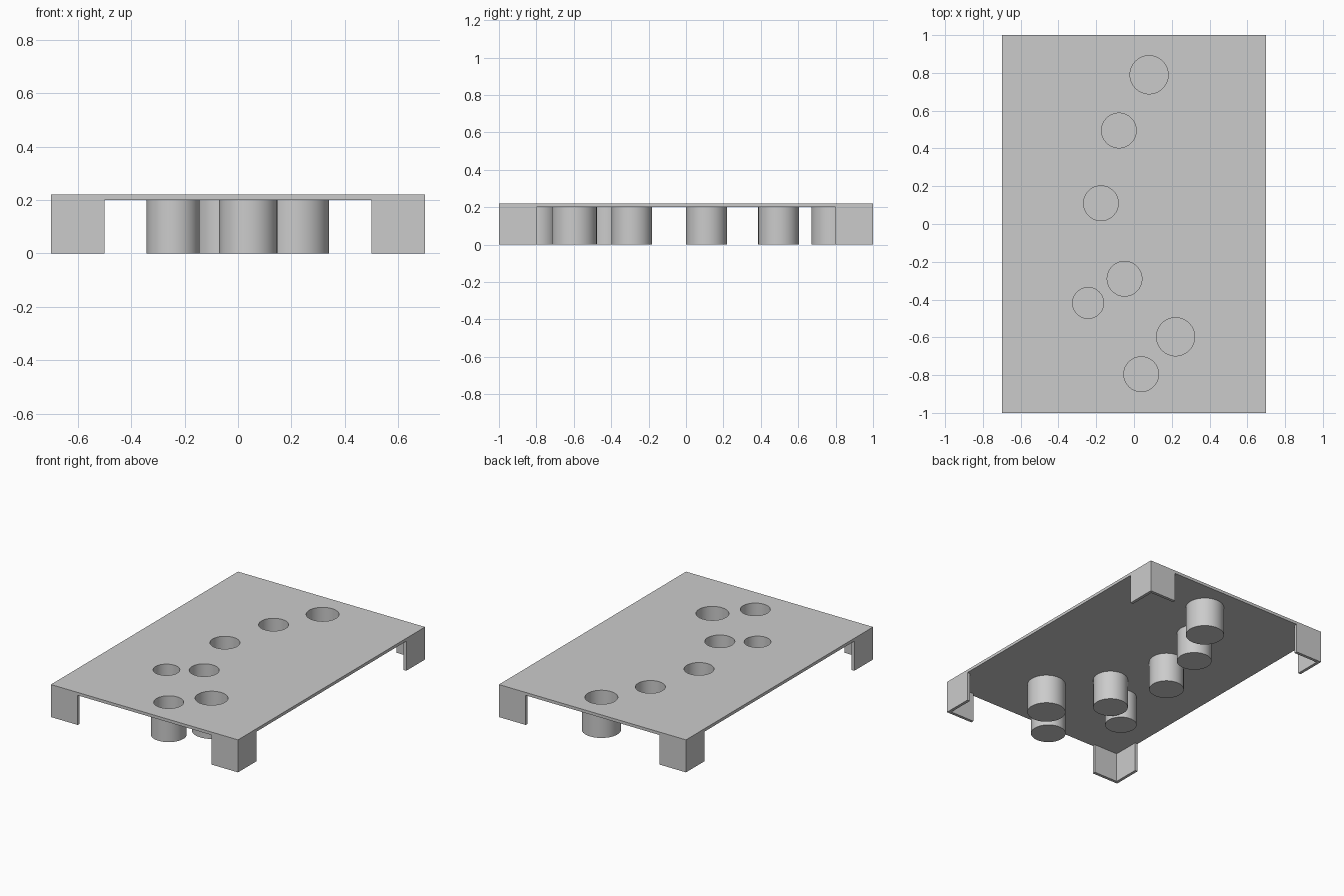
import bpy
import bmesh
import math
from mathutils import Matrix

if "Cube" in bpy.data.objects:
    bpy.data.objects.remove(bpy.data.objects["Cube"], do_unlink=True)

WIDTH, LENGTH, HEIGHT = 1.4, 2.0, 0.22
WALL = 0.02
UNDER = HEIGHT - WALL      # underside of the top plate
LEG = 0.2                  # length of each leg flange
SEGMENTS = 64

gray = bpy.data.materials.new("plain gray")
gray.use_nodes = True
colour = (0.6, 0.6, 0.6, 1)
gray.diffuse_color = colour
gray.node_tree.nodes["Principled BSDF"].inputs["Base Color"].default_value = colour


def add_object(name, bm):
    bmesh.ops.recalc_face_normals(bm, faces=bm.faces)
    mesh = bpy.data.meshes.new(name)
    bm.to_mesh(mesh)
    bm.free()
    mesh.materials.append(gray)
    obj = bpy.data.objects.new(name, mesh)
    bpy.context.collection.objects.link(obj)
    return obj


def smooth(obj):
    bpy.ops.object.select_all(action="DESELECT")
    obj.select_set(True)
    bpy.context.view_layer.objects.active = obj
    bpy.ops.object.shade_smooth_by_angle(angle=math.radians(30))


def cup(name, x, y, outer, inner):
    """Closed-bottom cup, spun from its wall profile."""
    profile = [(0, 0), (outer, 0), (outer, UNDER), (inner, UNDER), (inner, WALL), (0, WALL)]
    bm = bmesh.new()
    verts = [bm.verts.new((r, 0, z)) for r, z in profile]
    edges = [bm.edges.new(pair) for pair in zip(verts, verts[1:])]
    bmesh.ops.spin(bm, geom=verts + edges, cent=(0, 0, 0), axis=(0, 0, 1),
                   angle=math.tau, steps=SEGMENTS)
    bmesh.ops.remove_doubles(bm, verts=bm.verts, dist=0.0001)
    bmesh.ops.translate(bm, verts=bm.verts, vec=(x, y, 0))
    smooth(add_object(name, bm))


def leg(name, sx, sy):
    """L-shaped corner leg extruded down from the plate."""
    outline = [(0, 0), (LEG, 0), (LEG, WALL), (WALL, WALL), (WALL, LEG), (0, LEG)]
    bm = bmesh.new()
    face = bm.faces.new([bm.verts.new((sx * (WIDTH / 2 - a), sy * (LENGTH / 2 - b), 0))
                         for a, b in outline])
    top = bmesh.ops.extrude_face_region(bm, geom=[face])["geom"]
    bmesh.ops.translate(bm, verts=[v for v in top if isinstance(v, bmesh.types.BMVert)],
                        vec=(0, 0, UNDER))
    add_object(name, bm)


# Cup positions with outer and inner radii
large, medium, small = (0.12, 0.101), (0.109, 0.092), (0.099, 0.082)
cups = [
    (0.08, 0.79, large), (-0.08, 0.495, medium), (-0.175, 0.11, medium),
    (-0.05, -0.29, medium), (-0.243, -0.418, small), (0.22, -0.597, large),
    (0.038, -0.795, medium),
]

# Top plate
bm = bmesh.new()
bmesh.ops.create_cube(bm, size=1, matrix=Matrix.Translation((0, 0, HEIGHT - WALL / 2))
                      @ Matrix.Diagonal((WIDTH, LENGTH, WALL, 1)))
plate = add_object("top_plate", bm)

# Holes in the plate
bm = bmesh.new()
for x, y, (outer, inner) in cups:
    bmesh.ops.create_cone(bm, cap_ends=True, segments=SEGMENTS, radius1=inner, radius2=inner,
                          depth=0.2, matrix=Matrix.Translation((x, y, HEIGHT)))
cutter = add_object("hole_cutter", bm)
cutter.hide_render = True
cut = plate.modifiers.new("holes", "BOOLEAN")
cut.operation = "DIFFERENCE"
cut.solver = "EXACT"
cut.object = cutter
bpy.context.view_layer.objects.active = plate
bpy.ops.object.modifier_apply(modifier=cut.name)
bpy.data.objects.remove(cutter, do_unlink=True)
smooth(plate)

# Cups hanging below the plate
for i, (x, y, (outer, inner)) in enumerate(cups, 1):
    cup(f"cup_{i}", x, y, outer, inner)

# Corner legs
for side, sx in (("left", 1), ("right", -1)):
    for end, sy in (("front", -1), ("back", 1)):
        leg(f"{end}_{side}_leg", sx, sy)
